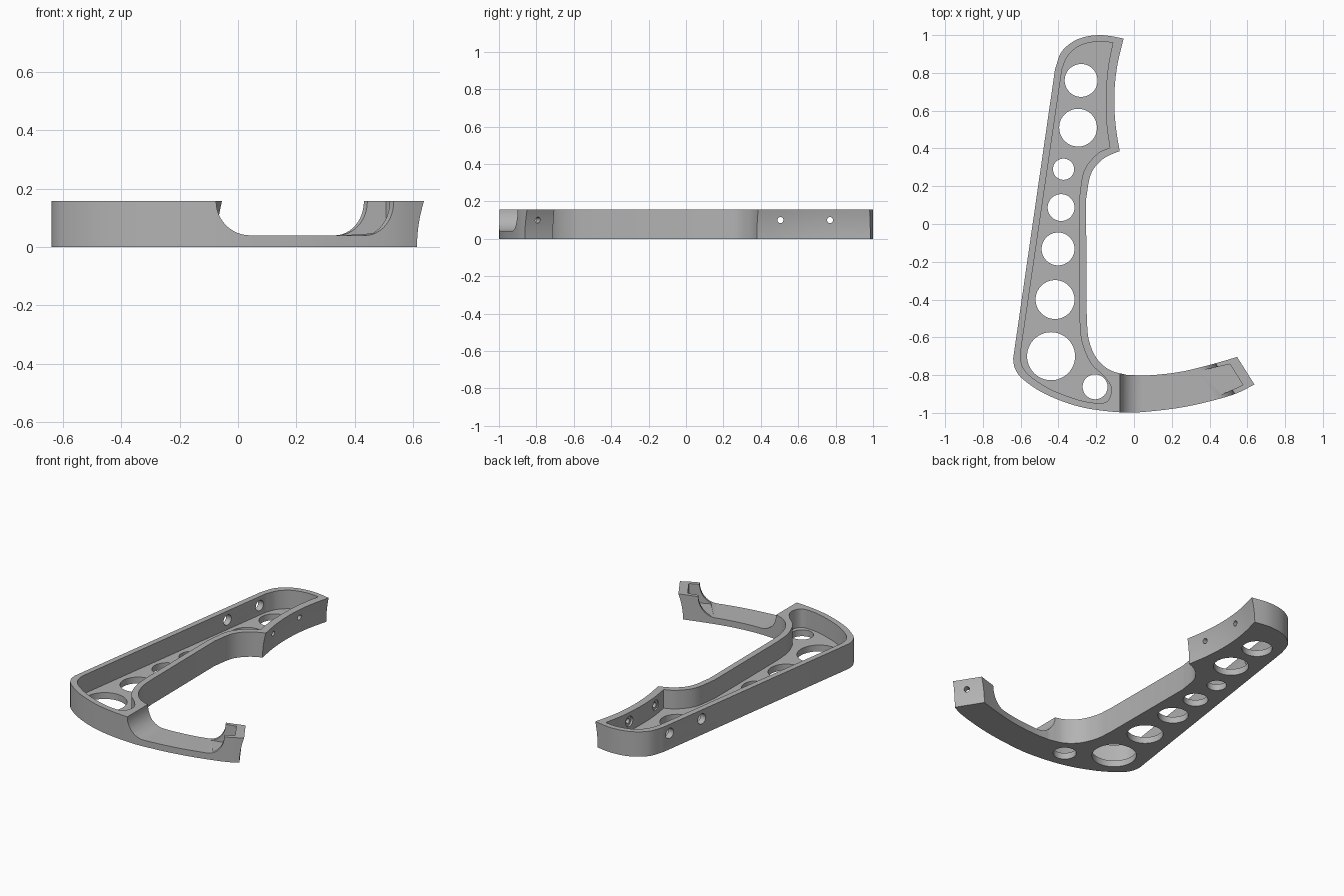
import bpy, bmesh, math
from mathutils import Vector

if "Cube" in bpy.data.objects:
    bpy.data.objects.remove(bpy.data.objects["Cube"])

H, FLOOR = 0.157, 0.04

grey = bpy.data.materials.new("plain_grey")
grey.diffuse_color = (0.45, 0.45, 0.45, 1)
grey.use_nodes = True
grey.node_tree.nodes["Principled BSDF"].inputs["Base Color"].default_value = grey.diffuse_color


def spline(pts, n=7):
    """Smooth curve through points, without the last point; two points stay a line."""
    if len(pts) == 2:
        return [Vector(pts[0])]
    p = [Vector(q) for q in pts]
    p = [2 * p[0] - p[1]] + p + [2 * p[-1] - p[-2]]
    out = []
    for i in range(1, len(p) - 2):
        a, b, c, d = p[i - 1:i + 3]
        for k in range(n):
            t = k / n
            out.append(0.5 * (2 * b + (c - a) * t + (2 * a - 5 * b + 4 * c - d) * t * t
                              + (3 * b - a - 3 * c + d) * t ** 3))
    return out


def outline(*segments):
    return [p for s in segments for p in spline(s)]


def loft(name, loops):
    """Solid through a list of matching closed 3D loops."""
    bm = bmesh.new()
    rings = [[bm.verts.new(p) for p in loop] for loop in loops]
    n = len(rings[0])
    for a, b in zip(rings, rings[1:]):
        for i in range(n):
            j = (i + 1) % n
            bm.faces.new((a[i], a[j], b[j], b[i]))
    bm.faces.new(rings[0])
    bm.faces.new(rings[-1])
    bmesh.ops.recalc_face_normals(bm, faces=bm.faces)
    me = bpy.data.meshes.new(name)
    bm.to_mesh(me)
    bm.free()
    ob = bpy.data.objects.new(name, me)
    bpy.context.collection.objects.link(ob)
    me.materials.append(grey)
    return ob


def prism(name, pts, z0, z1):
    return loft(name, [[(p[0], p[1], z) for p in pts] for z in (z0, z1)])


def flared(name, pts, direction, amount):
    """Cutter whose face leans inward towards the bottom along a curve."""
    loops = []
    for k in range(-1, 10):
        z = H * k / 8
        s = amount * (1 - (z / H) ** 2)
        loops.append([(p[0] + direction[0] * s, p[1] + direction[1] * s, z) for p in pts])
    return loft(name, loops)


def rod(a, b, r, n=40):
    a, b = Vector(a), Vector(b)
    bpy.ops.mesh.primitive_cylinder_add(vertices=n, radius=r, depth=(b - a).length,
                                        location=(a + b) / 2)
    ob = bpy.context.object
    ob.rotation_mode = 'QUATERNION'
    ob.rotation_quaternion = (b - a).to_track_quat('Z', 'Y')
    ob.data.materials.append(grey)
    return ob


# Solid bracket body
body = prism("bracket_body", outline(
    [(-0.64, -0.714), (-0.418, 0.82)],
    [(-0.418, 0.82), (-0.381, 0.915), (-0.296, 0.979), (-0.18, 1.0), (-0.055, 0.982), (-0.02, 0.972)],
    [(-0.02, 0.972), (-0.02, 0.402)],
    [(-0.02, 0.402), (-0.078, 0.385), (-0.164, 0.344), (-0.228, 0.265), (-0.254, 0.13)],
    [(-0.254, 0.13), (-0.25, -0.5)],
    [(-0.25, -0.5), (-0.24, -0.61), (-0.2, -0.708), (-0.13, -0.772), (-0.04, -0.799)],
    [(-0.04, -0.799), (0.08, -0.801), (0.243, -0.783), (0.4, -0.746), (0.545, -0.704), (0.6, -0.685)],
    [(0.6, -0.685), (0.7, -0.817)],
    [(0.7, -0.817), (0.636, -0.85), (0.52, -0.905), (0.296, -0.963), (0.085, -0.992), (-0.074, -0.997),
     (-0.286, -0.968), (-0.47, -0.9), (-0.59, -0.82), (-0.63, -0.765), (-0.64, -0.714)],
), 0, H)

cutters = []

# Concave contact face on the long leg, slanted face on the arm tip
cutters.append(flared("leg_face_cutter", outline(
    [(-0.03, 1.08), (-0.055, 0.982), (-0.09, 0.83), (-0.104, 0.68), (-0.098, 0.53), (-0.075, 0.383), (-0.05, 0.26)],
    [(-0.05, 0.26), (0.2, 0.26)], [(0.2, 0.26), (0.2, 1.08)], [(0.2, 1.08), (-0.03, 1.08)]),
    (-1, 0), 0.02))
nrm = Vector((0.847, 0.532))
c0, c1 = Vector((0.497, -0.626)), Vector((0.683, -0.922))
cutters.append(flared("tip_face_cutter", [c0, c1, c1 + nrm * 0.3, c0 + nrm * 0.3], -nrm, 0.027))

# Long pocket with a thin rim
cutters.append(prism("pocket_cutter", outline(
    [(-0.602, -0.69), (-0.381, 0.82)],
    [(-0.381, 0.82), (-0.35, 0.89), (-0.285, 0.945), (-0.19, 0.966), (-0.112, 0.96)],
    [(-0.112, 0.96), (-0.137, 0.83), (-0.149, 0.68), (-0.145, 0.53), (-0.128, 0.405)],
    [(-0.128, 0.405), (-0.196, 0.37), (-0.265, 0.28), (-0.291, 0.13)],
    [(-0.291, 0.13), (-0.289, -0.5)],
    [(-0.289, -0.5), (-0.277, -0.62), (-0.23, -0.735), (-0.155, -0.81), (-0.12, -0.87),
     (-0.138, -0.935), (-0.19, -0.948), (-0.29, -0.932), (-0.44, -0.876), (-0.55, -0.805),
     (-0.592, -0.75), (-0.602, -0.69)],
), FLOOR, H + 0.1))

# Rounded channel in the arm, sheared at the tip side
R = H - FLOOR
arc = [(math.cos(t * math.pi / 24), math.sin(t * math.pi / 24)) for t in range(13)]
loops = []
for y in (-1.1, -0.6):
    right = 0.43 - 0.63 * (y + 0.735)
    left_side = [(0.042 - R * c, y, H - R * s) for c, s in arc]
    right_side = [(right - R + R * c, y, H - R * s) for c, s in reversed(arc)]
    loops.append([(0.042 - R, y, H + 0.1)] + left_side + right_side + [(right, y, H + 0.1)])
cutters.append(loft("channel_cutter", loops))

# Small pocket inside the arm tip
cutters.append(prism("tip_pocket_cutter",
                     [(0.508, -0.742), (0.577, -0.852), (0.46, -0.905), (0.35, -0.777)], FLOOR, H + 0.1))

# Lightening holes in the floor
for x, y, r in [(-0.28, 0.76, 0.087), (-0.296, 0.51, 0.1), (-0.373, 0.29, 0.056),
                (-0.386, 0.087, 0.071), (-0.402, -0.132, 0.087), (-0.418, -0.4, 0.103),
                (-0.439, -0.7, 0.127), (-0.206, -0.862, 0.066)]:
    cutters.append(rod((x, y, -0.1), (x, y, 0.08), r, 64))

# Screw holes: wide access through the outer wall, narrow through the contact wall
for y in (0.505, 0.77):
    cutters.append(rod((-0.7, y, 0.1), (-0.133, y, 0.1), 0.032))
    cutters.append(rod((-0.2, y, 0.1), (0.05, y, 0.1), 0.016))
tip = Vector((0.59, -0.788, 0.1))
axis = Vector((nrm.x, nrm.y, 0))
cutters.append(rod(tip - axis * 0.09, tip + axis * 0.09, 0.016))

# Apply every cut
bpy.context.view_layer.objects.active = body
for c in cutters:
    m = body.modifiers.new("cut", 'BOOLEAN')
    m.operation, m.solver, m.object = 'DIFFERENCE', 'EXACT', c
    bpy.ops.object.modifier_apply(modifier=m.name)
    bpy.data.objects.remove(c)

bpy.ops.object.select_all(action='DESELECT')
body.select_set(True)
bpy.ops.object.shade_smooth_by_angle(angle=math.radians(25))
